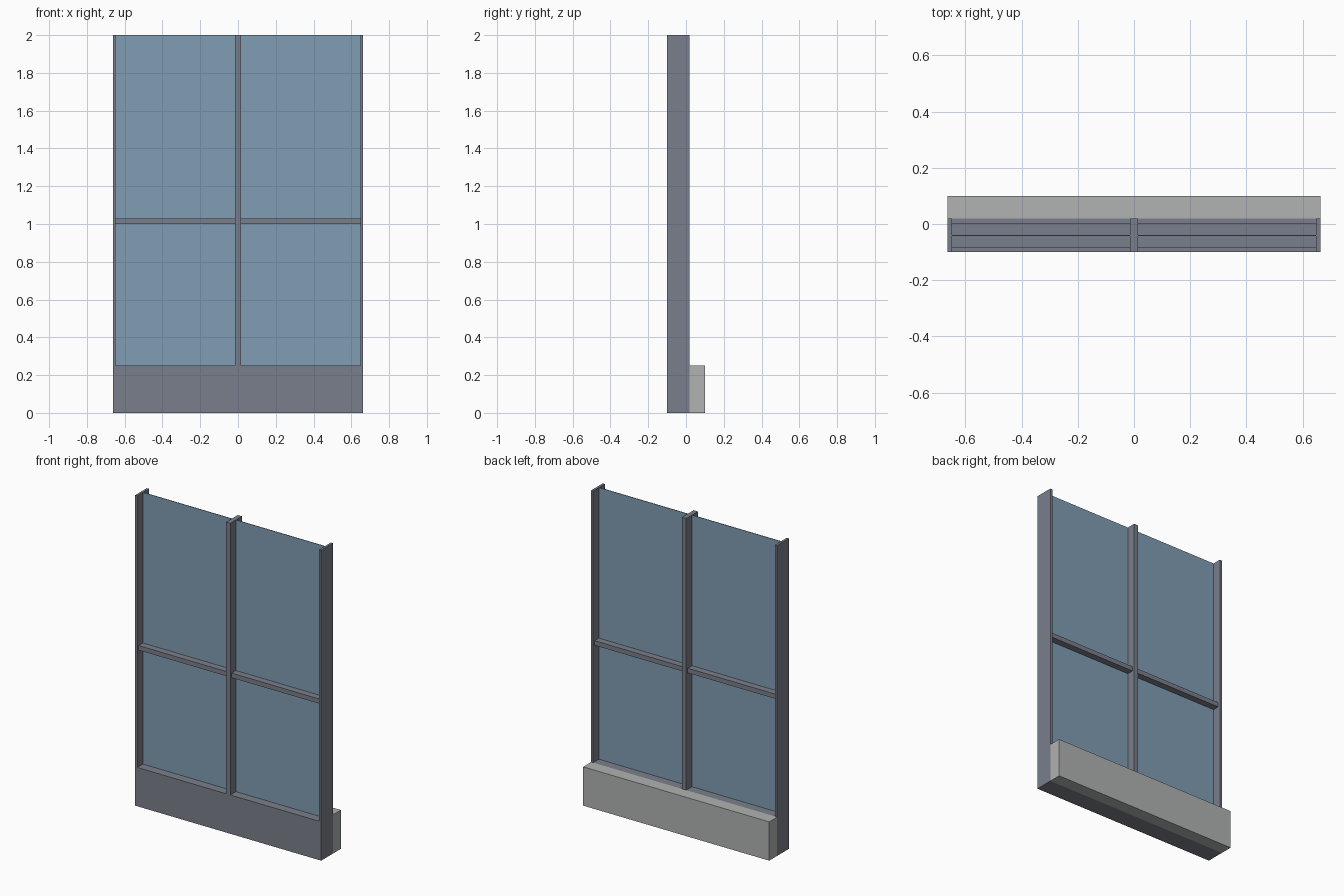
import bpy, bmesh

if "Cube" in bpy.data.objects:
    bpy.data.objects.remove(bpy.data.objects["Cube"])


def mat(name, rgb):
    # sRGB 0-255 to linear
    m = bpy.data.materials.new(name)
    lin = [((c / 255 + 0.055) / 1.055) ** 2.4 for c in rgb]
    m.diffuse_color = (*lin, 1)
    m.use_nodes = True
    m.node_tree.nodes["Principled BSDF"].inputs["Base Color"].default_value = m.diffuse_color
    return m


FRAME = mat("blue_grey_metal", (122, 127, 139))
GLASS = mat("blue_glass", (129, 158, 180))
SLAB = mat("light_grey_concrete", (177, 178, 178))


def box(name, x, y, z, m):
    """Box from (min, max) pairs on each axis."""
    bm = bmesh.new()
    bmesh.ops.create_cube(bm, size=1)
    for v in bm.verts:
        v.co = [(a + b) / 2 + c * (b - a) for (a, b), c in zip((x, y, z), v.co)]
    me = bpy.data.meshes.new(name)
    bm.to_mesh(me)
    bm.free()
    me.materials.append(m)
    ob = bpy.data.objects.new(name, me)
    bpy.context.collection.objects.link(ob)
    return ob


W, SIDE, MID = 0.663, 0.648, 0.015     # outer edge, inner edge, half mullion
FRONT, BACK, SILL = -0.1, 0.019, 0.25

# Solid base panel and the floor slab edge behind it
box("base_panel", (-W, W), (FRONT, BACK), (0, SILL), FRAME)
box("floor_slab", (-W, W), (BACK, 0.1), (0, SILL), SLAB)

# Upright mullions
box("centre_mullion", (-MID, MID), (FRONT, BACK), (SILL, 2), FRAME)
for s, side in ((-1, "left"), (1, "right")):
    box(side + "_mullion", sorted((s * SIDE, s * W)), (FRONT, BACK), (SILL, 2), FRAME)
    bay = sorted((s * MID, s * SIDE))
    # Crossbar and glass panes of each bay
    box(side + "_transom", bay, (-0.086, 0.004), (1.0, 1.03), FRAME)
    for level, z in (("lower", (SILL, 1.0)), ("upper", (1.03, 2))):
        box(f"{side}_{level}_glass", bay, (-0.043, -0.039), z, GLASS)
